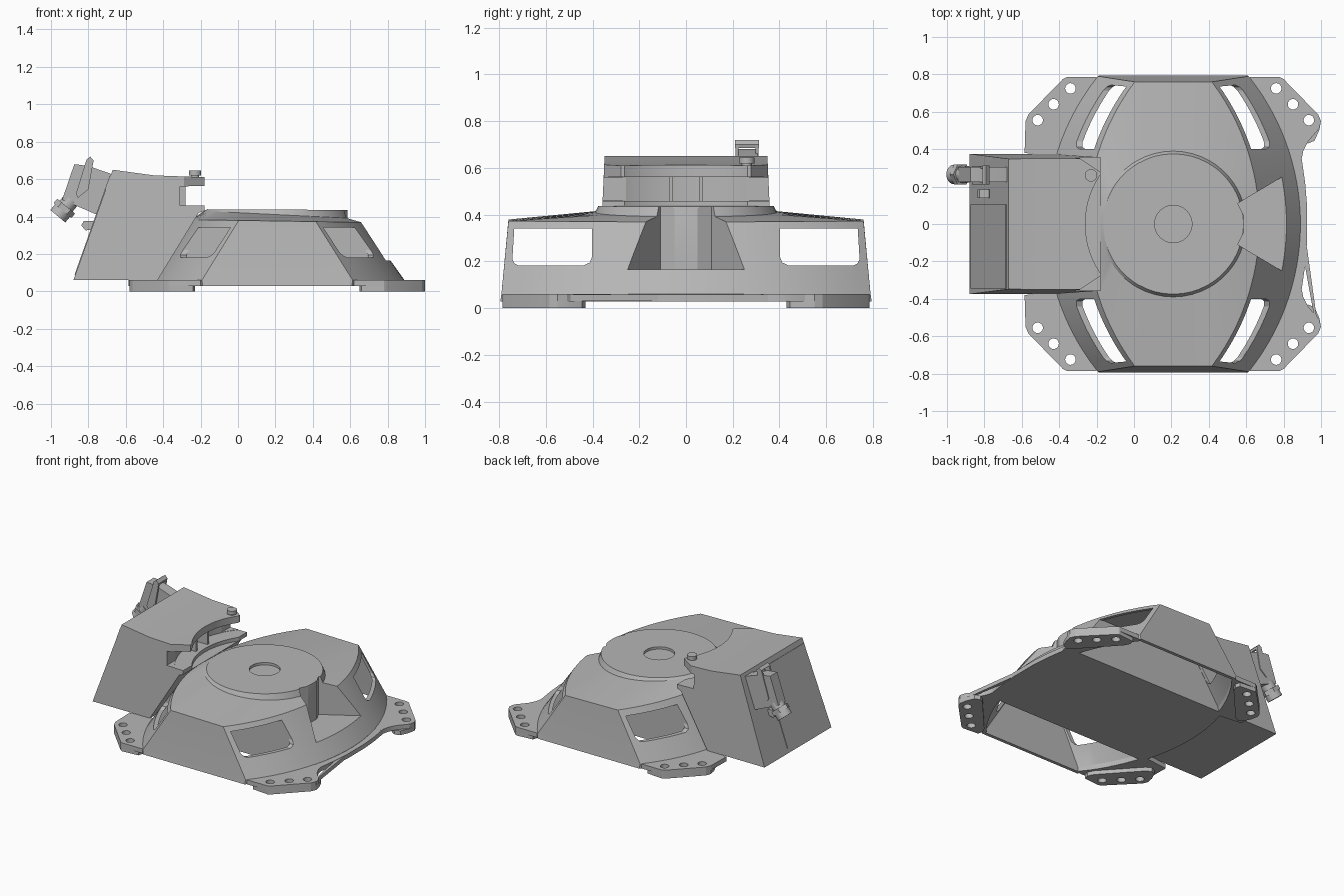
import bpy, bmesh
from math import sqrt, cos, sin, radians
from mathutils import Vector, Matrix

cube = bpy.data.objects.get("Cube")
if cube:
    bpy.data.objects.remove(cube, do_unlink=True)

grey = bpy.data.materials.new("cast grey")
grey.use_nodes = True
colour = (0.47, 0.47, 0.47, 1)
grey.diffuse_color = colour
grey.node_tree.nodes["Principled BSDF"].inputs["Base Color"].default_value = colour
CX = 0.21  # centre of the domed body


def finish(name, bm):
    bmesh.ops.recalc_face_normals(bm, faces=bm.faces)
    me = bpy.data.meshes.new(name)
    bm.to_mesh(me)
    bm.free()
    me.materials.append(grey)
    ob = bpy.data.objects.new(name, me)
    bpy.context.collection.objects.link(ob)
    return ob


def loft(name, *rings):
    """Skin a stack of matching outlines and cap both ends."""
    bm = bmesh.new()
    rows = [[bm.verts.new(p) for p in r] for r in rings]
    n = len(rows[0])
    for low, high in zip(rows, rows[1:]):
        for i in range(n):
            j = (i + 1) % n
            bm.faces.new((low[i], low[j], high[j], high[i]))
    bm.faces.new(rows[0][::-1])
    bm.faces.new(rows[-1])
    return finish(name, bm)


def prism(name, pts, lo, hi, axis="z"):
    """Extrude a flat outline along an axis."""
    place = {"z": lambda a, b, t: (a, b, t),
             "y": lambda a, b, t: (a, t, b),
             "x": lambda a, b, t: (t, a, b)}[axis]
    return loft(name, *[[place(a, b, t) for a, b in pts] for t in (lo, hi)])


def cylinder(name, base, tip, r, sides=32):
    base, tip = Vector(base), Vector(tip)
    d = tip - base
    bm = bmesh.new()
    m = Matrix.Translation((base + tip) / 2) @ d.to_track_quat("Z", "Y").to_matrix().to_4x4()
    bmesh.ops.create_cone(bm, cap_ends=True, segments=sides, radius1=r, radius2=r,
                          depth=d.length, matrix=m)
    return finish(name, bm)


def cut(ob, *cutters):
    for c in cutters:
        mod = ob.modifiers.new("cut", "BOOLEAN")
        mod.operation, mod.solver, mod.object = "DIFFERENCE", "EXACT", c
    bpy.context.view_layer.update()
    dg = bpy.context.evaluated_depsgraph_get()
    me = bpy.data.meshes.new_from_object(ob.evaluated_get(dg))
    ob.modifiers.clear()
    ob.data = me
    for c in cutters:
        bpy.data.objects.remove(c, do_unlink=True)


# Body outlines: two wide arcs joined by straight sides, blending to a circle
N, M = 28, 8


def both_halves(half, z, tilt=0):
    pts = half + [(2 * CX - x, -y) for x, y in half]
    return [(x, y, z - tilt * (x - CX)) for x, y in pts]


def lens(inset, ym, z, tilt=0):
    def edge(y):
        return sqrt(1.6 - y * y) - 0.375 - inset
    half = [(edge(y), y) for y in (ym * (2 * i / N - 1) for i in range(N + 1))]
    x = edge(ym)
    half += [(x + (2 * CX - 2 * x) * k / M, ym) for k in range(1, M)]
    return both_halves(half, z, tilt)


def circle(r, z, tilt=0):
    angles = [-60 + 120 * i / N for i in range(N + 1)] + [60 + 60 * k / M for k in range(1, M)]
    return both_halves([(CX + r * cos(radians(a)), r * sin(radians(a))) for a in angles], z, tilt)


body = loft("domed_body", lens(0, 0.795, 0.028), lens(0, 0.79, 0.06),
            lens(0.22, 0.76, 0.376, 0.015), circle(0.39, 0.41, 0.05), circle(0.375, 0.437, 0.005))

# Hollow side chambers, open below, either side of a solid core
chambers = loft("chamber_cutter", lens(0.02, 0.775, -0.02), lens(0.035, 0.77, 0.06),
                lens(0.225, 0.742, 0.345))
cut(chambers, prism("core_cutter", [(-1, -0.4), (2, -0.4), (2, 0.4), (-1, 0.4)], -0.5, 1))
notch = prism("notch_cutter", [(0.555, -0.11), (1.1, -0.435), (1.1, 0.435), (0.555, 0.11),
                               (0.585, 0.05), (0.585, -0.05)], 0.165, 0.8)
windows = [prism("window_cutter", [(s * y, z) for y, z in
                 [(0.402, 0.34), (0.735, 0.34), (0.743, 0.21), (0.733, 0.19), (0.715, 0.182),
                  (0.44, 0.182), (0.412, 0.195), (0.402, 0.22)]], -1, 2, "x") for s in (1, -1)]
cut(body, chambers, notch, *windows,
    cylinder("recess_cutter", (CX, 0, 0.42), (CX, 0, 0.6), 0.1))

# Four mounting feet: a flange with a thicker pad below, drilled with three bolt holes
outer = [(0.78, 0.785), (0.80, 0.775), (0.985, 0.585), (1.0, 0.55)]
inner = [(0.825, 0.36), (0.725, 0.6), (0.60, 0.765), (0.62, 0.785)]
pad = outer + [(0.99, 0.50), (0.965, 0.445), (0.93, 0.43), (0.895, 0.45), (0.67, 0.70), (0.65, 0.74),
               (0.66, 0.775)]
left_edge = [(0.99, 0.51), (0.93, 0.44), (0.905, 0.39), (0.89, 0.32)]
for side, edge in (("left", left_edge), ("right", [(1.005, 0.38)])):
    for end, s in (("back", 1), ("front", -1)):
        def at(x, y):
            return (x if side == "left" else 2 * CX - x, s * y)
        flange = prism(f"{end}_{side}_flange", [at(*p) for p in outer + edge + inner], 0.028, 0.06)
        foot_pad = prism(f"{end}_{side}_foot_pad", [at(*p) for p in pad], 0, 0.03)
        for part in (flange, foot_pad):
            holes = []
            for x, y in ((0.76, 0.725), (0.85, 0.64), (0.935, 0.555)):
                x, y = at(x, y)
                holes.append(cylinder("bolt_cutter", (x, y, -0.1), (x, y, 0.2), 0.028, 24))
            cut(part, *holes)

# Rim along the notched end, and a thin web reaching one foot
rim_half = [(0.83, 0.36), (0.895, 0.36), (0.915, 0.22), (0.925, 0.1)]
prism("end_rim", rim_half + [(x, -y) for x, y in rim_half[::-1]] + [(0.868, -0.15), (0.868, 0.15)],
      0.028, 0.059)
prism("foot_web", [(0.91, -0.2), (0.924, -0.12), (0.978, -0.51), (0.966, -0.51)], 0.03, 0.058)

# Housing block with a curved, slotted mouth facing the dome
housing = prism("housing", [(-0.88, 0.06), (-0.67, 0.65), (-0.45, 0.62), (-0.18, 0.61),
                            (-0.18, 0.43), (-0.21, 0.42), (-0.43, 0.06)], -1, 1, "y")
for v in housing.data.vertices:
    v.co.y *= 0.375 - 0.045 * (v.co.z - 0.06)
lip_corners = [prism("lip_cutter", [(-0.29, s * 0.352), (-0.17, s * 0.272), (-0.17, s * 0.45),
                                    (-0.29, s * 0.45)], 0.47, 0.8) for s in (1, -1)]
cut(housing, *lip_corners,
    cylinder("mouth_cutter", (CX, 0, 0.432), (CX, 0, 0.8), 0.47, 96),
    prism("slot_cutter", [(-0.31, 0.46), (0, 0.46), (0, 0.56), (-0.31, 0.56)], -0.6, 0.6, "y"),
    cylinder("deep_slot_cutter", (CX, 0, 0.458), (CX, 0, 0.562), 0.58, 96))
for name, y in (("back", 0.065), ("front", -0.065)):
    prism(f"{name}_slot_rib", [(-0.38, y - 0.008), (-0.28, y - 0.008), (-0.28, y + 0.008),
                               (-0.38, y + 0.008)], 0.45, 0.57)

# Access panel on the sloping end of the housing
up = Vector((0.335, 0, 0.942))
out = Vector((-0.942, 0, 0.335))
corner = Vector((-0.88, 0, 0.06))
panel = [corner + up * u + out * d
         for u, d in ((0.03, -0.01), (0.59, -0.01), (0.59, 0.004), (0.03, 0.004))]
prism("access_panel", [(p.x, p.z) for p in panel], -0.345, 0.105, "y")

# Small button beside the panel
button = [(-0.775, 0.375), (-0.76, 0.335), (-0.815, 0.325), (-0.838, 0.352), (-0.825, 0.375)]
prism("button", button, 0.14, 0.185, "y")

# Plug connector, its locking lever and cable gland
prism("connector_body", [(-0.875, 0.68), (-0.94, 0.49), (-0.755, 0.41), (-0.67, 0.625), (-0.8, 0.67)],
      0.225, 0.305, "y")
lever = [(-0.79, 0.72), (-0.772, 0.70), (-0.80, 0.545), (-0.855, 0.50), (-0.867, 0.52), (-0.81, 0.705)]
for name, lo in (("front", 0.212), ("back", 0.298)):
    prism(f"{name}_lever_arm", lever, lo, lo + 0.013, "y")
prism("lever_bar", [(-0.79, 0.72), (-0.772, 0.70), (-0.776, 0.685), (-0.81, 0.705)],
      0.21, 0.312, "y")
start, axis = Vector((-0.89, 0.265, 0.49)), Vector((-0.64, 0, -0.77))
for name, a, b, r, sides in (("gland_neck", 0, 0.05, 0.045, 24), ("gland_nut", 0.045, 0.075, 0.062, 6),
                             ("gland_cap", 0.075, 0.115, 0.052, 24)):
    cylinder(name, start + axis * a, start + axis * b, r, sides)

# Pivot pin on the upper lip
cylinder("pin_shaft", (-0.23, 0.26, 0.57), (-0.23, 0.26, 0.63), 0.022)
cylinder("pin_head", (-0.23, 0.26, 0.618), (-0.23, 0.26, 0.645), 0.033, 24)

# Smooth the curved walls and keep hard edges crisp
bpy.ops.object.select_all(action="DESELECT")
for ob in bpy.context.scene.objects:
    if ob.type == "MESH":
        ob.select_set(True)
        bpy.context.view_layer.objects.active = ob
bpy.ops.object.shade_smooth_by_angle(angle=radians(20))
